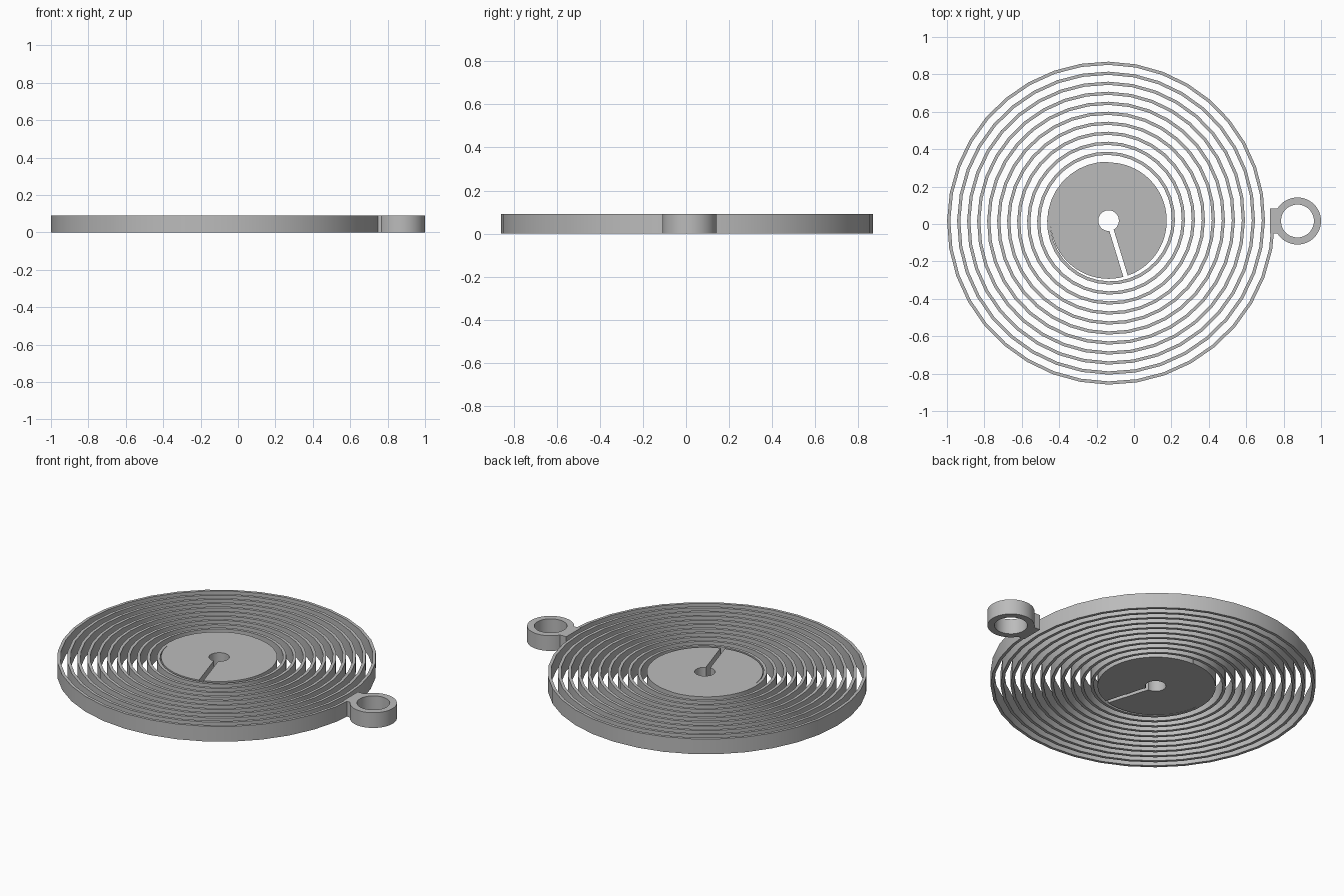
import bpy, bmesh
from math import cos, sin, radians, asin, pi, tau

default = bpy.data.objects.get("Cube")
if default:
    bpy.data.objects.remove(default, do_unlink=True)

HEIGHT = 0.09
CENTRE = (-0.136, 0.018)   # centre of hub and coil
EYE = (0.874, 0.016)       # centre of the end eyelet

grey = bpy.data.materials.new("plain_grey")
grey.use_nodes = True
colour = (0.5, 0.5, 0.5, 1)
grey.diffuse_color = colour
grey.node_tree.nodes["Principled BSDF"].inputs["Base Color"].default_value = colour


def polar(centre, radius, angle):
    return (centre[0] + radius * cos(angle), centre[1] + radius * sin(angle))


def strip(name, outer, inner, closed=False):
    """Extruded flat band between two matching outlines."""
    bm = bmesh.new()
    rows = []
    for o, i in zip(outer, inner):
        rows.append([bm.verts.new((*p, z)) for p, z in
                     ((o, 0), (o, HEIGHT), (i, HEIGHT), (i, 0))])
    pairs = list(zip(rows, rows[1:]))
    if closed:
        pairs.append((rows[-1], rows[0]))
    else:
        bm.faces.new(rows[0])
        bm.faces.new(rows[-1])
    for a, b in pairs:
        for k in range(4):
            n = (k + 1) % 4
            bm.faces.new((a[k], b[k], b[n], a[n]))
    bmesh.ops.recalc_face_normals(bm, faces=bm.faces)
    mesh = bpy.data.meshes.new(name)
    bm.to_mesh(mesh)
    bm.free()
    mesh.materials.append(grey)
    obj = bpy.data.objects.new(name, mesh)
    bpy.context.collection.objects.link(obj)
    bpy.ops.object.select_all(action='DESELECT')
    obj.select_set(True)
    bpy.context.view_layer.objects.active = obj
    bpy.ops.object.shade_smooth_by_angle(angle=radians(30))
    return obj


# Hub: a disc with a centre hole and a parallel slot out to the rim
def slotted_arc(radius, steps=72, slot=radians(-73), half_width=0.012):
    gap = asin(half_width / radius)
    return [polar(CENTRE, radius, slot + gap + (tau - 2 * gap) * s / steps)
            for s in range(steps + 1)]


strip("hub", slotted_arc(0.311), slotted_arc(0.055))

# Coil: a thin band winding inward from the tab until it meets the hub
PITCH, BAND, TURNS, SEGMENTS = 0.0535, 0.017, 10.75, 36
outer, inner = [], []
for s in range(int(TURNS * SEGMENTS) + 1):
    turn = s / SEGMENTS
    radius = 0.89 - PITCH * turn
    outer.append(polar(CENTRE, radius, -turn * tau))
    inner.append(polar(CENTRE, radius - BAND, -turn * tau))
strip("spiral_coil", outer, inner)

# Eyelet at the outer end
angles = [tau * s / 48 for s in range(48)]
strip("end_eyelet", [polar(EYE, 0.126, a) for a in angles],
      [polar(EYE, 0.088, a) for a in angles], closed=True)

# Tab joining coil and eyelet
strip("end_tab", [(0.726, -0.05), (0.726, 0.082)],
      [(0.78, -0.05), (0.78, 0.082)])
